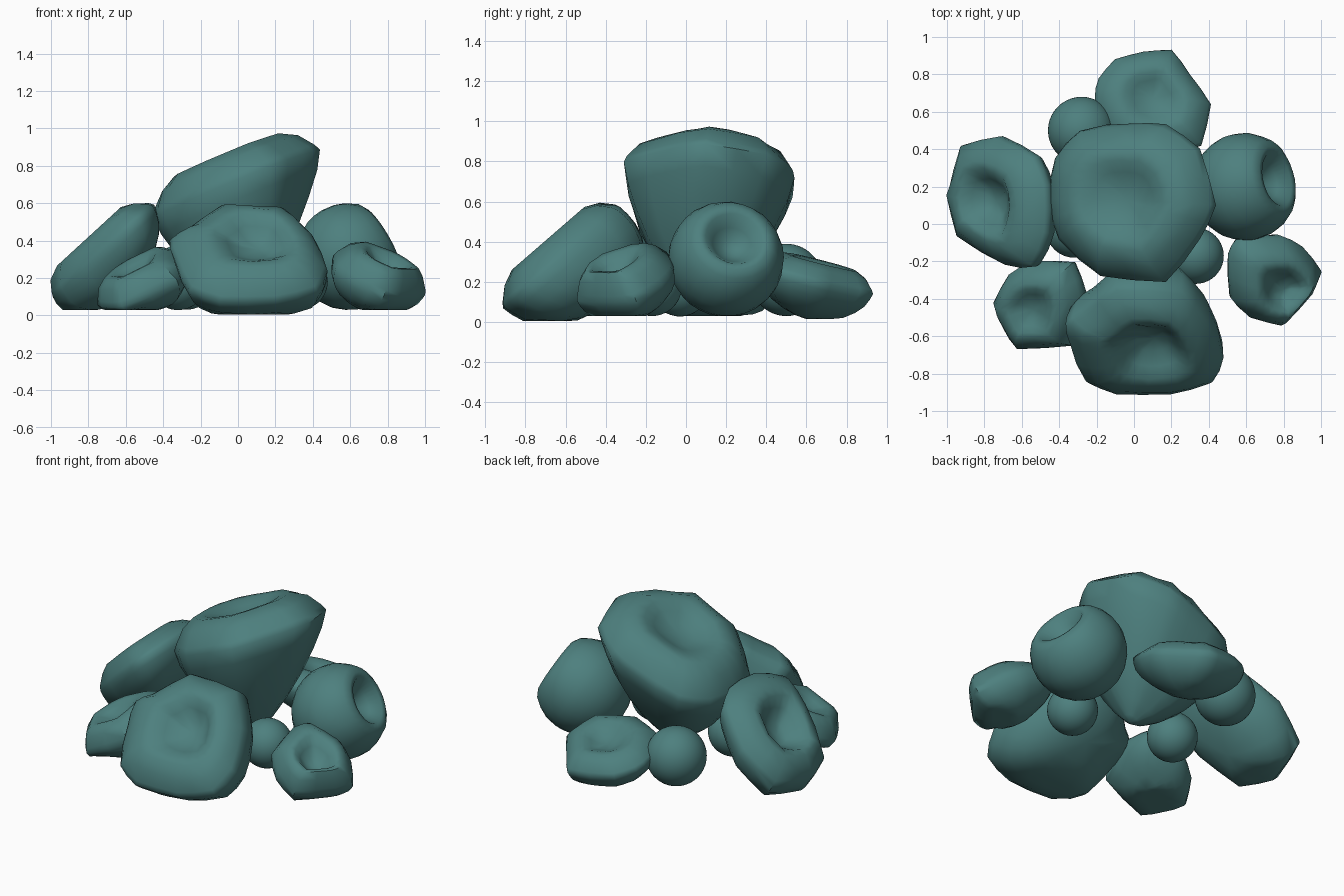
import bpy, bmesh, math, random
from mathutils import Vector

if "Cube" in bpy.data.objects:
    bpy.data.objects.remove(bpy.data.objects["Cube"])

random.seed(4)
teal = bpy.data.materials.new("teal_stone")
teal.diffuse_color = (0.075, 0.215, 0.21, 1)
teal.use_nodes = True
teal.node_tree.nodes["Principled BSDF"].inputs["Base Color"].default_value = teal.diffuse_color


def finish(bm, name, angle):
    bmesh.ops.recalc_face_normals(bm, faces=bm.faces)
    me = bpy.data.meshes.new(name)
    bm.to_mesh(me)
    bm.free()
    me.materials.append(teal)
    ob = bpy.data.objects.new(name, me)
    bpy.context.collection.objects.link(ob)
    bpy.ops.object.select_all(action='DESELECT')
    ob.select_set(True)
    bpy.context.view_layer.objects.active = ob
    bpy.ops.object.shade_smooth_by_angle(angle=math.radians(angle))


def girth(outline, axis, c, n):
    """Points of the widest ring, dropped along an axis onto the tilted plane."""
    if isinstance(outline, float):
        u = n.orthogonal().normalized()
        v = n.cross(u)
        return [c + outline * (u * math.cos(a) + v * math.sin(a))
                for a in (i * math.tau / 28 for i in range(28))]
    pts = []
    others = [i for i in range(3) if i != axis]
    for a, b in outline:
        p = Vector((0, 0, 0))
        p[others[0]], p[others[1]] = a, b
        p[axis] = c[axis] - sum(n[i] * (p[i] - c[i]) for i in others) / n[axis]
        pts.append(p)
    # add a slightly rounded midpoint on each side
    full = []
    for i, p in enumerate(pts):
        m = (p + pts[(i + 1) % len(pts)]) / 2
        full += [p, c + (m - c) * 1.02]
    return full


def rock(name, c, n, outline, tip, full=2.2, rise=0.1, dent=0.1, axis=2,
         face=None, rough=0.03, angle=55, floor=0.03, shift=(0, 0, 0)):
    """Lump with a rounded back running to the tip and a domed, dented face."""
    c, n, tip, shift = Vector(c), Vector(n).normalized(), Vector(tip), Vector(shift)
    ring = girth(outline, axis, c, n)
    d = tip - c
    face = face or ((0.96, rise * .22), (0.82, rise * .7), (0.63, rise),
                    (0.5, rise * .97), (0.36, rise - dent * .45),
                    (0.2, rise - dent * .92), (0, rise - dent))
    levels = [(d * s, (1 - s ** full) ** (1 / full)) for s in (.97, .88, .74, .55, .35, .16)]
    levels += [(Vector((0, 0, 0)), 1)]
    levels += [(n * h + shift * (1 - r), r) for r, h in face[:-1]]
    bm = bmesh.new()
    rows = []
    for k, (off, r) in enumerate(levels):
        row = []
        for p in ring:
            j = 1 + random.uniform(-rough, rough) * (1 if k > 7 else 0.3)
            q = c + off + (p - c) * r * j
            q.z = max(q.z, floor)          # flattened underside
            row.append(bm.verts.new(q))
        rows.append(row)
    m = len(ring)
    for a, b in zip(rows, rows[1:]):
        for i in range(m):
            bm.faces.new((a[i], a[(i + 1) % m], b[(i + 1) % m], b[i]))
    for row, pos in ((rows[0], tip), (rows[-1], c + shift + n * face[-1][1])):
        v = bm.verts.new(pos)
        for i in range(m):
            bm.faces.new((row[i], row[(i + 1) % m], v))
    finish(bm, name, angle)


# Tall centre rock, widening upward to a slanted top
rock("centre_rock", (0, .12, .705), (-.38, .05, .92),
     [(-.29, .5), (0, .54), (.17, .53), (.35, .4), (.435, .1), (.35, -.08),
      (.17, -.31), (-.18, -.28), (-.4, -.08), (-.455, .13), (-.42, .35)],
     (.08, .06, .09), full=1.35, rise=.165, dent=.07)

# Large front rock, outlined as seen from the front
rock("front_rock", (.05, -.6, .34), (0, -.52, .6),
     [(-.28, .45), (-.1, .575), (.25, .56), (.4, .42), (.475, .24), (.42, .13),
      (.2, .075), (-.1, .075), (-.26, .13), (-.34, .3), (-.365, .4)],
     (.08, -.34, .13), full=2.3, rise=.115, dent=.1, axis=1, floor=.005, shift=(.06, 0, 0))

# Left rock leaning inward
rock("left_rock", (-.74, .12, .325), (-.67, 0, .73),
     [(-.92, .42), (-.72, .47), (-.52, .36), (-.455, .21), (-.455, -.05),
      (-.53, -.23), (-.69, -.22), (-.94, -.07), (-.99, .16)],
     (-.62, .12, .1), rise=.11, dent=.12)

# Round rock on the right with a crater
rock("right_round_rock", (.595, .2, .315), (.84, .2, .5), .288, (.352, .142, .17),
     full=2, rough=.012, angle=60,
     face=((.97, .07), (.88, .13), (.76, .18), (.62, .205), (.5, .2), (.34, .14), (.16, .1), (0, .09)))

# Small rocks at the front corners
rock("front_right_small_rock", (.75, -.3, .19), (.38, -.303, 1),
     [(.51, -.17), (.56, -.08), (.78, -.06), (.9, -.12), (1, -.25), (.95, -.35),
      (.78, -.54), (.62, -.5), (.52, -.4)],
     (.68, -.25, .03), full=2, rise=.135, dent=.09, shift=(.03, -.04, -.02))
rock("front_left_small_rock", (-.51, -.44, .165), (-.48, -.28, 1),
     [(-.75, -.42), (-.67, -.27), (-.55, -.2), (-.33, -.21), (-.27, -.38),
      (-.33, -.65), (-.62, -.67), (-.7, -.55)],
     (-.43, -.4, .03), full=2.1, rise=.12, dent=.05)

# Low back rock
rock("back_rock", (.1, .66, .215), (.05, .26, 1),
     [(-.21, .66), (-.19, .78), (-.1, .88), (.05, .92), (.2, .93), (.3, .8),
      (.41, .64), (.36, .42), (.1, .35), (-.12, .45)],
     (.1, .6, .015), full=1.8, rise=.085, dent=.05, floor=.015)

# Round pebbles tucked between the rocks
for name, pos, r in (("right_pebble", (.33, -.17, .18), .15),
                     ("left_pebble", (-.32, -.03, .178), .15),
                     ("back_pebble", (-.28, .5, .21), .18)):
    bm = bmesh.new()
    bmesh.ops.create_icosphere(bm, subdivisions=4, radius=r)
    bmesh.ops.translate(bm, verts=bm.verts, vec=pos)
    finish(bm, name, 60)
